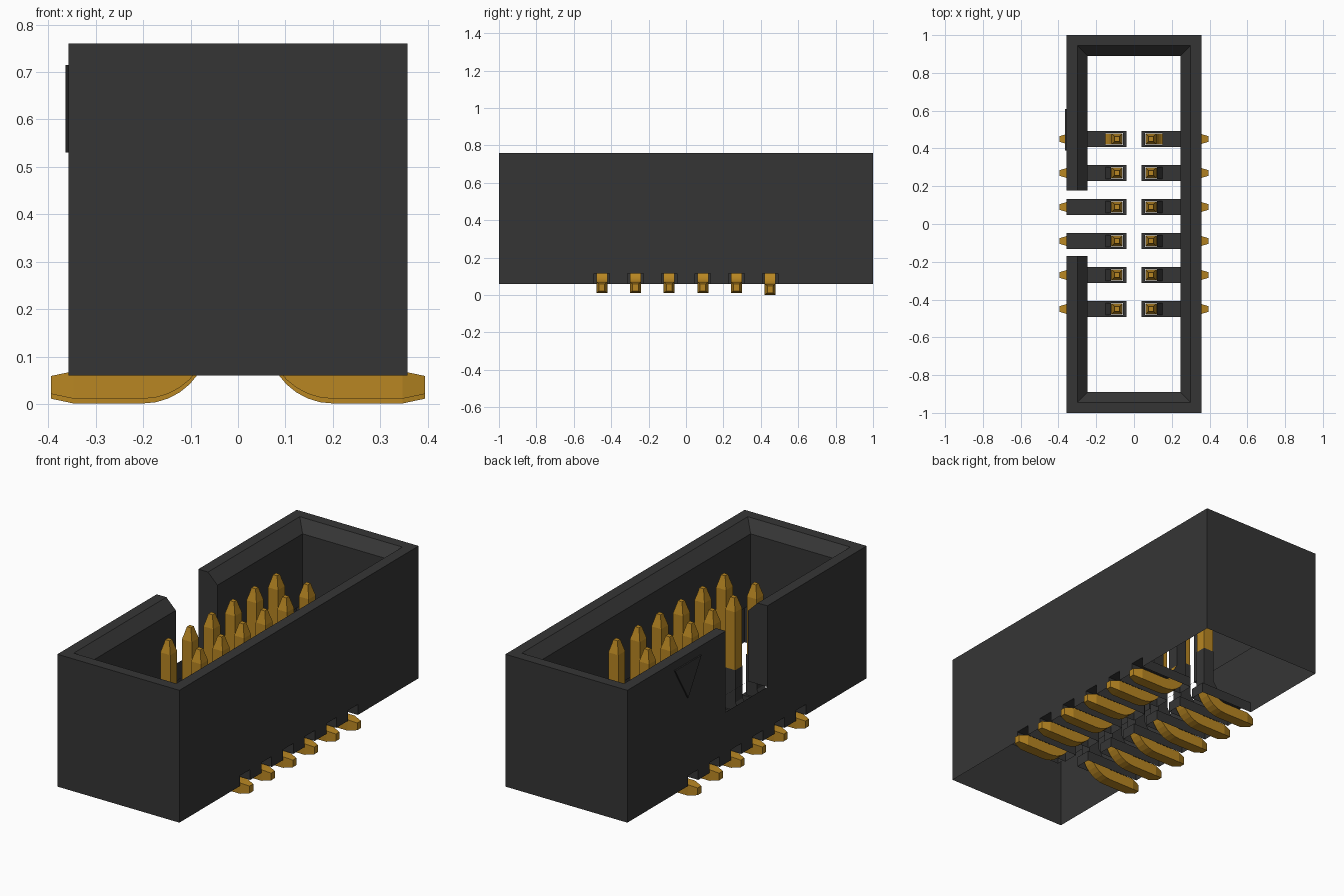
import bpy, bmesh, math
from mathutils import Vector

cube = bpy.data.objects.get("Cube")
if cube:
    bpy.data.objects.remove(cube, do_unlink=True)


def material(name, rgb):
    m = bpy.data.materials.new(name)
    m.use_nodes = True
    m.diffuse_color = (*rgb, 1)
    bsdf = next(n for n in m.node_tree.nodes if n.type == 'BSDF_PRINCIPLED')
    bsdf.inputs["Base Color"].default_value = (*rgb, 1)
    return m


BLACK = material("black plastic", (0.036, 0.036, 0.036))
GOLD = material("gold metal", (0.48, 0.24, 0.016))

ROWS = [-0.45 + 0.18 * i for i in range(6)]
FLOOR, BASE, TOP = 0.33, 0.06, 0.76


def finish(bm, name, mat):
    bmesh.ops.recalc_face_normals(bm, faces=bm.faces[:])
    me = bpy.data.meshes.new(name)
    bm.to_mesh(me)
    bm.free()
    me.materials.append(mat)
    ob = bpy.data.objects.new(name, me)
    bpy.context.collection.objects.link(ob)
    return ob


def loft(bm, rings):
    """Closed skin through rings of equal vertex count, capped at both ends."""
    vs = [[bm.verts.new(p) for p in r] for r in rings]
    n = len(vs[0])
    for a, b in zip(vs, vs[1:]):
        for i in range(n):
            j = (i + 1) % n
            bm.faces.new((a[i], a[j], b[j], b[i]))
    bm.faces.new(vs[0])
    bm.faces.new(vs[-1])


def rect(hx, hy, z):
    return [(-hx, -hy, z), (hx, -hy, z), (hx, hy, z), (-hx, hy, z)]


def xz_prism(bm, profile, y0, y1, side=1):
    loft(bm, [[(side * x, y, z) for x, z in profile] for y in (y0, y1)])


# Shroud: open box with chamfered mouth
bm = bmesh.new()
loft(bm, [rect(0.357, 1, BASE), rect(0.357, 1, TOP), rect(0.30, 0.945, TOP),
          rect(0.245, 0.89, TOP - 0.055), rect(0.245, 0.89, FLOOR)])
shroud = finish(bm, "shroud", BLACK)

# Cutters: key slot, foot channels, pin holes
cutters = []
bm = bmesh.new()
xz_prism(bm, [(-0.5, FLOOR + 0.001), (-0.2, FLOOR + 0.001), (-0.2, 1), (-0.5, 1)], -0.17, 0.178)
cutters.append(finish(bm, "slot_cutter", BLACK))

channel = [(0.04, -0.05), (0.5, -0.05), (0.5, 0.115), (0.04, 0.115)]
hole = [(0.059, 0.09), (0.15, 0.09), (0.15, 0.115), (0.121, 0.16), (0.121, 0.45), (0.059, 0.45)]
for name, profile, half in (("channel_cutter", channel, 0.042), ("hole_cutter", hole, 0.031)):
    bm = bmesh.new()
    for y in ROWS:
        for side in (-1, 1):
            xz_prism(bm, profile, y - half, y + half, side)
    cutters.append(finish(bm, name, BLACK))

bpy.context.view_layer.objects.active = shroud
for c in cutters:
    c.hide_render = True
    mod = shroud.modifiers.new(c.name, 'BOOLEAN')
    mod.operation = 'DIFFERENCE'
    mod.solver = 'EXACT'
    mod.object = c
    bpy.ops.object.modifier_apply(modifier=mod.name)
for c in cutters:
    bpy.data.objects.remove(c, do_unlink=True)

# Open the floor and underside, and the relief above the last row of feet
bm = bmesh.new()
bm.from_mesh(shroud.data)
bm.normal_update()
drop = []
for f in bm.faces:
    c, nz = f.calc_center_median(), abs(f.normal.z)
    level = nz > 0.95 and (abs(c.z - FLOOR) < 0.005 or abs(c.z - BASE) < 0.005)
    relief = 0.3 < nz < 0.9 and c.z < 0.2 and c.y > 0.4
    if level or relief:
        drop.append(f)
bmesh.ops.delete(bm, geom=drop, context='FACES')
bm.to_mesh(shroud.data)
bm.free()

# Pin one marker: raised triangle on the slot side
bm = bmesh.new()
loft(bm, [[(x, 0.39, 0.715), (x, 0.61, 0.715), (x, 0.50, 0.53)] for x in (-0.3565, -0.364)])
finish(bm, "pin_one_marker", BLACK)


# Pins: square wire with pointed tip, bend and tapered foot
def pin(side, y, dz):
    h = 0.029
    # each station: x, z, angle of the section, half thickness, half width
    path = [(0.09, 0.70, 0, 0.012, 0.012), (0.09, 0.675, 0, 0.018, 0.018), (0.09, 0.635, 0, h, h)]
    for i in range(9):
        a = math.radians(90 * i / 8)
        path.append((0.20 - 0.11 * math.cos(a), 0.14 - 0.11 * math.sin(a), a, h, h))
    path += [(0.347, 0.03, math.pi / 2, h, h), (0.394, 0.03, math.pi / 2, 0.019, 0.015)]
    rings = []
    for x, z, a, t, w in path:
        if a:
            z += dz
        nx, nz = math.cos(a) * t, math.sin(a) * t
        rings.append([(side * (x + s * nx), y + k * w, z + s * nz)
                      for s, k in ((-1, -1), (1, -1), (1, 1), (-1, 1))])
    bm = bmesh.new()
    loft(bm, rings)
    finish(bm, "pin_left" if side > 0 else "pin_right", GOLD)


for y in ROWS:
    for side in (-1, 1):
        pin(side, y, 0.0 if y > 0.4 else 0.01)
